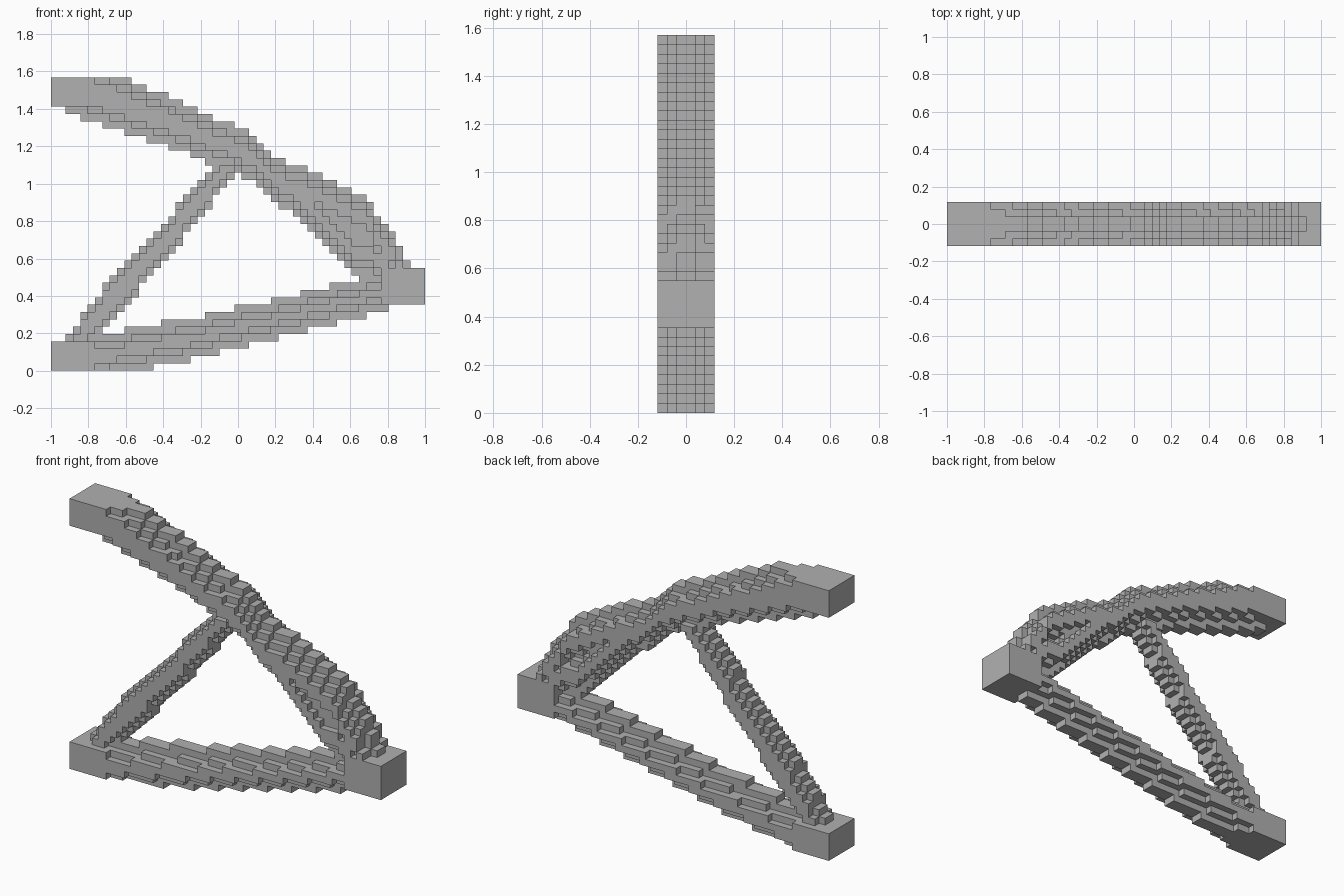
import bpy, bmesh, math
from mathutils import Vector

old = bpy.data.objects.get("Cube")
if old:
    bpy.data.objects.remove(old)

NX, NY, NZ = 51, 6, 40          # size of the cell grid
H = 2 / NX
INSET = (2.0, 1.2, 0.0, 0.0, 1.2, 2.0)   # rounding of each depth layer

grey = bpy.data.materials.new("plain_grey")
grey.use_nodes = True
colour = (0.44, 0.44, 0.44, 1)
grey.diffuse_color = colour
grey.node_tree.nodes["Principled BSDF"].inputs["Base Color"].default_value = colour


def height(path, x):
    """Height of a polyline at x."""
    for (x0, z0), (x1, z1) in zip(path, path[1:]):
        if x0 <= x <= x1:
            return z0 + (z1 - z0) * (x - x0) / (x1 - x0)
    return path[-1][1]


def block(x0, x1, z0, z1):
    return {(i, j, k) for i in range(x0, x1) for j in range(NY) for k in range(z0, z1)}


def beam(x0, x1, low, high, layers=range(NY), inset=INSET):
    """Stepped bar between two edge lines, thinner towards its sides."""
    cells = set()
    for i in range(x0, x1):
        x = i + 0.5
        for j in layers:
            bottom, top = height(low, x) + inset[j], height(high, x) - inset[j]
            cells |= {(i, j, k) for k in range(NZ) if bottom <= k + 0.5 <= top}
    return cells


def shift(path, dz):
    return [(x, z + dz) for x, z in path]


# Edge lines in grid cells
arm_top = [(0, 44), (11, 39.5), (20, 35.5), (27, 32.5), (30, 29.5),
           (39, 25.5), (43, 23.3), (46, 19.5), (49, 13.8)]
arm_low = [(0, 36.3), (4, 34.5), (16, 30.5), (25, 27.2), (29, 24.7), (42, 13), (49, 11)]
base_top = [(0, 3.7), (10, 5.5), (21, 7.5), (30, 9.5), (42, 12.5), (46, 13.5)]
base_low = [(0, -2.2), (14, 0.5), (23, 2.5), (39, 6.5), (46, 8.4)]
strut_top = [(2, 4.5), (8, 12.2), (14, 18.5), (22, 28), (26, 30)]
strut_low = [(2, 1), (7, 5), (12, 11), (18, 18), (25, 27)]

parts = {
    "upper_end_block": block(0, 6, 36, 40),
    "lower_end_block": block(0, 6, 0, 4),
    "corner_block": block(45, 51, 9, 14),
    "upper_arm": beam(0, 30, arm_low, arm_top),
    "inner_chord": beam(30, 46, arm_low, shift(arm_low, 6)),
    "outer_chord": beam(30, 49, shift(arm_top, -6), arm_top),
    "chord_web": beam(30, 47, arm_low, arm_top, range(1, 4), (0, 1, 0, 0, 1, 0)),
    "base_beam": beam(0, 46, base_low, base_top),
    "diagonal_strut": beam(2, 25, strut_low, strut_top, range(1, 5), (0, 1, 0, 0, 1, 0)),
}

# Keep the chords inside the outline of the arm and give every cell one owner
outline = beam(30, 49, arm_low, arm_top, inset=(0,) * NY)
parts["inner_chord"] &= outline
parts["outer_chord"] &= outline
filled = set()
for name in parts:
    parts[name] -= filled
    filled |= parts[name]


def build(name, cells):
    """Skin the exposed cell sides and merge the flat areas."""
    bm = bmesh.new()
    verts = {}

    def vert(p):
        if p not in verts:
            verts[p] = bm.verts.new(((p[0] - NX / 2) * H, (p[1] - NY / 2) * H, p[2] * H))
        return verts[p]

    for cell in sorted(cells):
        for axis in range(3):
            u, v = (axis + 1) % 3, (axis + 2) % 3
            for side in (0, 1):
                near = list(cell)
                near[axis] += 2 * side - 1
                if tuple(near) in filled:
                    continue
                ring = []
                for du, dv in ((0, 0), (1, 0), (1, 1), (0, 1)):
                    p = list(cell)
                    p[axis] += side
                    p[u] += du
                    p[v] += dv
                    ring.append(vert(tuple(p)))
                bm.faces.new(ring if side else ring[::-1])
    bmesh.ops.dissolve_limit(bm, angle_limit=math.radians(1),
                             verts=bm.verts[:], edges=bm.edges[:])
    mesh = bpy.data.meshes.new(name)
    bm.to_mesh(mesh)
    bm.free()
    mesh.materials.append(grey)
    bpy.context.collection.objects.link(bpy.data.objects.new(name, mesh))


for name, cells in parts.items():
    if cells:
        build(name, cells)
